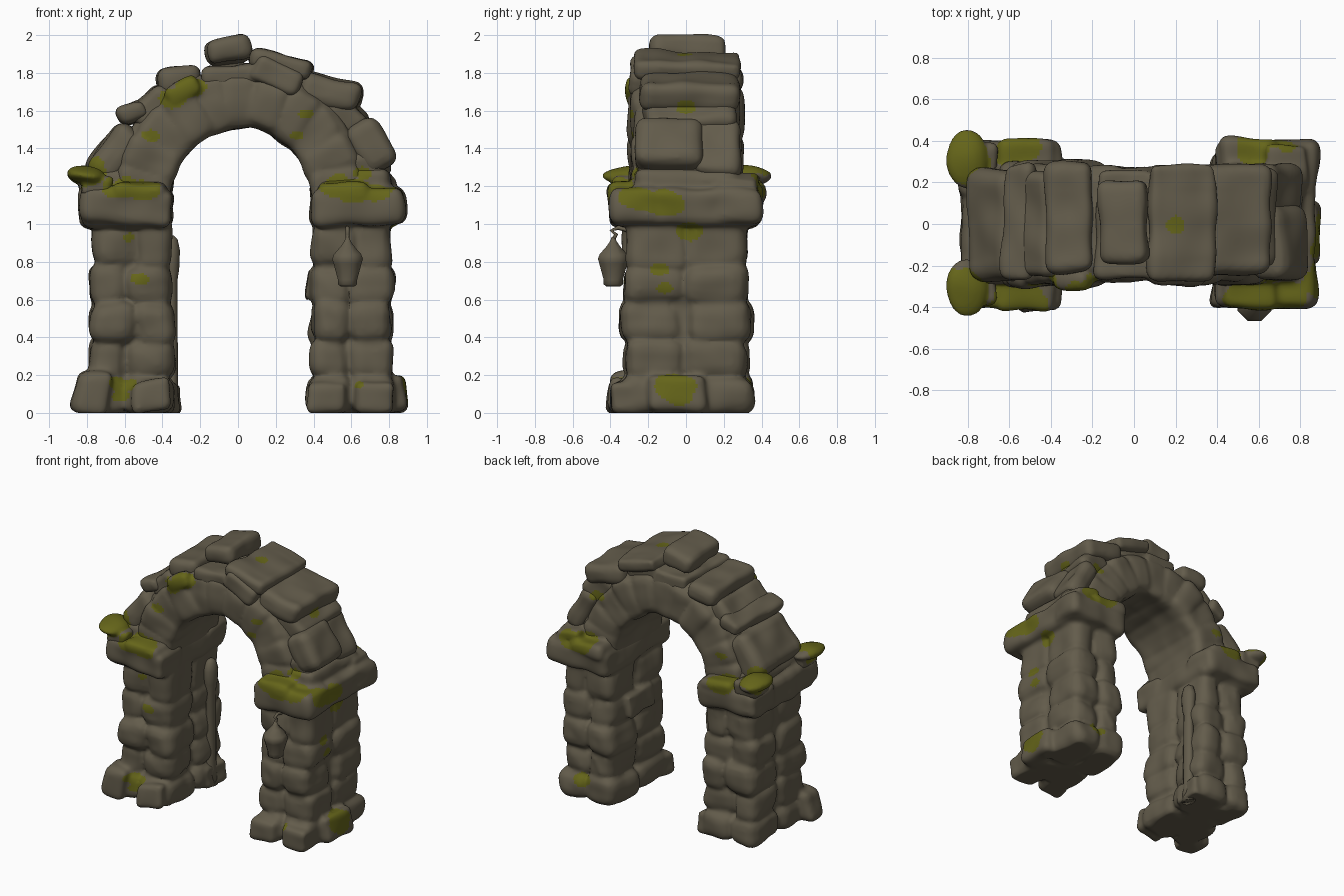
import bpy
import bmesh
import math
import random
from mathutils import Matrix, Vector, noise

random.seed(7)
default_cube = bpy.data.objects.get("Cube")
if default_cube:
    bpy.data.objects.remove(default_cube, do_unlink=True)


def make_material(name, colour):
    mat = bpy.data.materials.new(name)
    mat.use_nodes = True
    mat.diffuse_color = (*colour, 1)
    mat.node_tree.nodes["Principled BSDF"].inputs["Base Color"].default_value = (*colour, 1)
    return mat


STONE = make_material("weathered stone", (0.125, 0.107, 0.071))
MOSS = make_material("olive moss", (0.13, 0.13, 0.010))

# Moss patches: centre and radius (patches are flatter than they are wide)
MOSS_SPOTS = [
    (-.61, -.38, 1.20, .10), (-.50, -.38, 1.19, .09), (-.56, .37, 1.20, .11),
    (.54, -.37, 1.21, .11), (.61, -.41, 1.16, .08), (.72, -.37, 1.19, .10),
    (.62, -.37, 1.21, .10),
    (.60, .36, 1.20, .11), (.71, .36, 1.20, .09), (.88, -.25, 1.14, .10),
    (.88, -.12, 1.12, .11), (.82, .02, .96, .07),
    (-.35, -.28, 1.67, .08), (-.26, -.29, 1.72, .09), (-.46, -.28, 1.47, .05),
    (.36, -.28, 1.58, .04), (.31, -.28, 1.47, .04), (.55, .28, 1.52, .06),
    (-.50, .28, 1.37, .05), (.66, -.28, 1.27, .05),
    (.61, -.38, .16, .06), (-.61, -.36, .16, .08), (-.62, -.36, .09, .05),
    (.62, .36, .16, .07), (.87, -.06, .14, .11), (.87, -.03, .08, .08),
    (-.52, -.32, .71, .045), (-.58, -.30, .93, .035), (.80, -.14, .76, .05),
    (.80, -.11, .66, .05), (.20, 0, 1.90, .045), (.65, 0, 1.62, .05),
    (-.83, -.33, 1.28, .14), (-.83, .33, 1.28, .14),
]


def mossy(point):
    wobble = 1 + 0.3 * noise.noise(point * 9)
    for x, y, z, radius in MOSS_SPOTS:
        offset = Vector((point.x - x, point.y - y, (point.z - z) * 1.5))
        if offset.length < radius * wobble:
            return True
    return False


def add_stone(bm, centre, size, tilt=0.0, jitter=0.015, rounding=0.26):
    """Add one rounded, slightly irregular block, tilted in the front plane."""
    block = bmesh.new()
    bmesh.ops.create_cube(block, size=1)
    for v in block.verts:
        v.co = Vector(a * b for a, b in zip(v.co, size))
        v.co += Vector(random.uniform(-jitter, jitter) for _ in range(3))
    bmesh.ops.bevel(block, geom=block.edges[:], offset=min(size) * rounding,
                    segments=3, profile=0.5, affect='EDGES')
    block.transform(Matrix.Translation(centre) @ Matrix.Rotation(-tilt, 4, 'Y'))
    mesh = bpy.data.meshes.new("block")
    block.to_mesh(mesh)
    block.free()
    bm.from_mesh(mesh)
    bpy.data.meshes.remove(mesh)


def add_object(name, bm):
    mesh = bpy.data.meshes.new(name)
    bmesh.ops.recalc_face_normals(bm, faces=bm.faces[:])
    bm.to_mesh(mesh)
    bm.free()
    obj = bpy.data.objects.new(name, mesh)
    bpy.context.collection.objects.link(obj)
    return obj


def finish_stone(name, bm, voxel=0.014, softness=6):
    """Fuse the blocks, weather the surface and colour the moss."""
    obj = add_object(name, bm)
    remesh = obj.modifiers.new("fuse", 'REMESH')
    remesh.mode = 'VOXEL'
    remesh.voxel_size = voxel
    smooth = obj.modifiers.new("soften", 'SMOOTH')
    smooth.iterations = softness
    depsgraph = bpy.context.evaluated_depsgraph_get()
    mesh = bpy.data.meshes.new_from_object(obj.evaluated_get(depsgraph))
    obj.modifiers.clear()
    obj.data = mesh
    mesh.name = name
    mesh.materials.clear()
    mesh.materials.append(STONE)
    mesh.materials.append(MOSS)
    moved = [v.co + v.normal * 0.018 * noise.noise(v.co * 6) for v in mesh.vertices]
    for v, co in zip(mesh.vertices, moved):
        v.co = (co.x, co.y, max(co.z, 0))
    for p in mesh.polygons:
        p.use_smooth = True
        p.material_index = int(mossy(p.center))


# Pillars: bottom, top, half width, half depth of each course
COURSES = [
    (0, .19, .225, .35), (.18, .39, .205, .32), (.37, .59, .205, .345),
    (.57, .78, .205, .32), (.76, 1.02, .19, .315),
]


def build_pillar(cx, outward):
    bm = bmesh.new()
    add_stone(bm, (cx, 0, .53), (.33, .52, 1.06), rounding=.1)
    for low, high, hw, hd in COURSES:
        split = random.uniform(-.04, .04)
        for side in (-1, 1):
            for depth in (-1, 1):
                width = hw - side * split
                size = (width + .02, hd + random.uniform(-.01, .03), high - low + .02)
                centre = (cx + split + side * width / 2, depth * hd / 2, (low + high) / 2)
                add_stone(bm, centre, size, random.uniform(-.06, .06), .018, .34)
    # Overhanging capital with heavy corner blocks
    cap_x = cx + outward * .03
    add_stone(bm, (cap_x, 0, 1.09), (.48, .74, .20), rounding=.25)
    for depth in (-1, 1):
        add_stone(bm, (cap_x, depth * .27, 1.09), (.49, .28, .19), outward * .05)
        add_stone(bm, (cx - outward * .05, depth * .31, 1.17), (.27, .20, .10), rounding=.35)
    # Springer block that carries the arch
    add_stone(bm, (cx + outward * .01, 0, 1.21), (.38, .56, .17), rounding=.35)
    return bm


right = build_pillar(-.568, -1)
add_stone(right, (-.78, -.30, .11), (.18, .20, .22), -.12, .03)
add_stone(right, (-.46, -.36, .09), (.20, .12, .18), .1)
add_stone(right, (-.36, .20, .08), (.10, .24, .16))
finish_stone("right_pillar", right)

left = build_pillar(.605, 1)
add_stone(left, (.82, -.05, .10), (.12, .30, .19), .15)
add_stone(left, (.47, -.33, .08), (.20, .14, .17))
add_stone(left, (.72, -.33, .08), (.22, .14, .17))
add_stone(left, (.39, 0, .68), (.06, .30, .16))
add_stone(left, (.73, .28, 1.22), (.20, .20, .08), -.2)
finish_stone("left_pillar", left)

# Mossy rounded shelf stones on the outer corners of the right capital
for label, depth in (("front", -1), ("back", 1)):
    bm = bmesh.new()
    dome = Matrix.LocRotScale(Vector((-.805, depth * .31, 1.255)),
                              Matrix.Rotation(.15, 3, 'Y'), Vector((.10, .145, .05)))
    bmesh.ops.create_uvsphere(bm, u_segments=24, v_segments=12, radius=1, matrix=dome)
    add_stone(bm, (-.75, depth * .29, 1.20), (.16, .20, .10))
    finish_stone(label + "_shelf_stone", bm, .012, 2)

# Arch ring of wedge stones
bm = bmesh.new()
COUNT = 11
for i in range(COUNT):
    angle = math.pi * (i + .5) / COUNT
    spoke = Vector((math.cos(angle), 0, math.sin(angle)))
    origin = Vector((.015, 0, 1.13))
    add_stone(bm, origin + spoke * .52, (.29, .57 + random.uniform(-.02, .03), .20),
              angle, .012)
    add_stone(bm, origin + spoke * .49, (.23, .52, .22), angle, 0, .12)
    add_stone(bm, origin + spoke * .60, (.18, .50, .22), angle, .015)
# Moss clump bulging from the front of the ring
add_stone(bm, (-.29, -.265, 1.70), (.20, .09, .10), .5, rounding=.35)
finish_stone("arch_ring", bm)

# Loose cap stones laid over the arch: centre, size, tilt in degrees
CAP_STONES = [
    ("right_haunch", (-.655, 0, 1.365), (.34, .54, .19), 52),
    ("right_step", (-.555, .01, 1.585), (.155, .56, .10), 22),
    ("right_shoulder", (-.31, .04, 1.765), (.22, .53, .13), 8),
    ("crown", (-.05, .01, 1.92), (.24, .41, .14), 11),
    ("left_crown", (.225, .01, 1.845), (.33, .57, .105), -14),
    ("left_shoulder", (.49, .02, 1.70), (.33, .53, .15), -12),
    ("left_haunch", (.70, -.09, 1.42), (.30, .36, .18), -60),
    ("left_back_haunch", (.68, .16, 1.39), (.34, .26, .15), -60),
]
for label, centre, size, tilt in CAP_STONES:
    bm = bmesh.new()
    add_stone(bm, centre, size, math.radians(tilt), .012, .34)
    finish_stone(label + "_cap_stone", bm, .013, 4)

# Packing stones that fill the gaps under the cap stones
bm = bmesh.new()
for centre, size, tilt in (
        ((-.04, 0, 1.785), (.28, .52, .11), 3), ((.21, -.02, 1.785), (.28, .55, .13), -22),
        ((.55, .02, 1.57), (.24, .48, .18), -45), ((-.45, 0, 1.61), (.24, .50, .16), 45),
        ((.69, 0, 1.27), (.24, .52, .18), -70), ((-.68, 0, 1.26), (.22, .52, .16), 70)):
    add_stone(bm, centre, size, math.radians(tilt))
finish_stone("packing_stones", bm)


def turned(name, centre, profile, sides, squash=(1, 1)):
    """Stack tapered sections given as (height, radius) pairs."""
    bm = bmesh.new()
    rings = []
    for z, r in profile:
        turn = [math.tau * (k + .5) / sides for k in range(sides)]
        rings.append([bm.verts.new((centre[0] + r * squash[0] * math.cos(a),
                                    centre[1] + r * squash[1] * math.sin(a), z)) for a in turn])
    for low, high in zip(rings, rings[1:]):
        for k in range(sides):
            n = (k + 1) % sides
            bm.faces.new((low[k], low[n], high[n], high[k]))
    bm.faces.new(rings[0])
    bm.faces.new(rings[-1])
    for face in bm.faces:
        face.smooth = True
    add_object(name, bm).data.materials.append(STONE)


# Hanging lantern with its bracket, and the post beside the opening
turned("lantern", (.58, -.385), [(.67, .04), (.68, .055), (.705, .055), (.79, .08),
       (.815, .088), (.84, .078), (.88, .04), (.91, .018), (.93, .01)], 8)
turned("inner_post", (-.35, .18), [(0, .05), (.12, .038), (.70, .034), (.76, .045),
       (.86, .05), (.92, .035), (.94, .012)], 10, (.9, 1.2))

curve = bpy.data.curves.new("lantern_hook", 'CURVE')
curve.dimensions = '3D'
curve.bevel_depth = 0.011
curve.bevel_resolution = 2
curve.use_fill_caps = True
spline = curve.splines.new('POLY')
path = [(-.385, .92), (-.37, .945), (-.395, .965), (-.36, .98), (-.28, .96)]
spline.points.add(len(path) - 1)
for point, (y, z) in zip(spline.points, path):
    point.co = (.58, y, z, 1)
curve.materials.append(STONE)
bpy.context.collection.objects.link(bpy.data.objects.new("lantern_hook", curve))
